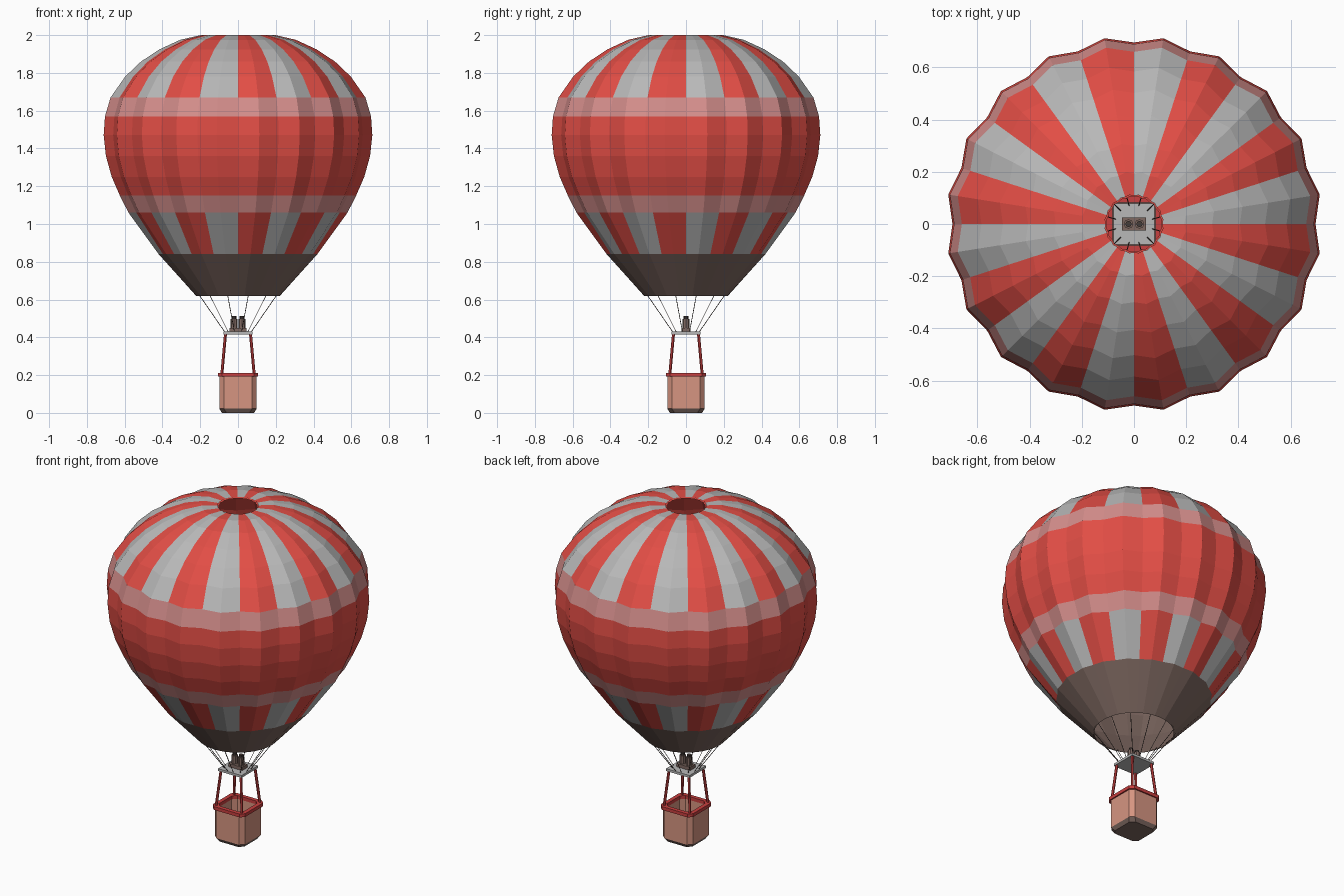
import bpy, bmesh, math
from mathutils import Vector

cube = bpy.data.objects.get("Cube")
if cube:
    bpy.data.objects.remove(cube, do_unlink=True)


def material(name, r, g, b):
    m = bpy.data.materials.new(name)
    m.use_nodes = True
    m.diffuse_color = (r, g, b, 1)
    bsdf = next(n for n in m.node_tree.nodes if n.type == 'BSDF_PRINCIPLED')
    bsdf.inputs["Base Color"].default_value = (r, g, b, 1)
    return m


RED = material("red fabric", 0.76, 0.075, 0.06)
GREY = material("light grey", 0.48, 0.48, 0.48)
PINK = material("pink band", 0.66, 0.27, 0.26)
BROWN = material("brown skirt", 0.21, 0.14, 0.12)
TAN = material("tan wicker", 0.67, 0.30, 0.22)
TRIM = material("dark red trim", 0.58, 0.05, 0.05)
DARK = material("dark metal", 0.06, 0.045, 0.04)


def finish(name, bm, *mats):
    mesh = bpy.data.meshes.new(name)
    bm.to_mesh(mesh)
    bm.free()
    for m in mats:
        mesh.materials.append(m)
    obj = bpy.data.objects.new(name, mesh)
    bpy.context.collection.objects.link(obj)
    return obj


def rod(name, a, b, radius, sides, mat, spin=0):
    """Straight prism from a to b."""
    a, b = Vector(a), Vector(b)
    bm = bmesh.new()
    bmesh.ops.create_cone(bm, cap_ends=True, segments=sides, radius1=radius,
                          radius2=radius, depth=(b - a).length)
    obj = finish(name, bm, mat)
    obj.location = (a + b) / 2
    obj.rotation_mode = 'QUATERNION'
    obj.rotation_quaternion = (b - a).to_track_quat('Z', 'Y')
    return obj


def box(name, hx, hy, z0, z1, mat):
    bm = bmesh.new()
    bmesh.ops.create_cube(bm, size=1)
    for v in bm.verts:
        v.co = (v.co.x * 2 * hx, v.co.y * 2 * hy, z0 + (v.co.z + 0.5) * (z1 - z0))
    return finish(name, bm, mat)


# Envelope: (radius at the gore ridge, height)
PROFILE = [(0.222, 0.62), (0.425, 0.84), (0.587, 1.06), (0.633, 1.15),
           (0.677, 1.25), (0.708, 1.36), (0.72, 1.47), (0.713, 1.57),
           (0.683, 1.67), (0.605, 1.78), (0.52, 1.86), (0.42, 1.925),
           (0.31, 1.975), (0.2, 2.0), (0.112, 1.998)]
GORES = 20


def lathe(inset):
    """Scalloped shell: ridges at gore middles, valleys at the seams."""
    bm = bmesh.new()
    rings = []
    for i, (r, z) in enumerate(PROFILE):
        valley = 1 - 0.0175 * min(i, 2)
        ring = []
        for k in range(2 * GORES):
            a = -math.pi / 2 + math.pi * k / GORES
            rr = (r - inset) * (1 if k % 2 else valley)
            zz = z - (inset if z > 1.5 else 0)
            ring.append(bm.verts.new((rr * math.cos(a), rr * math.sin(a), zz)))
        rings.append(ring)
    for i, (low, high) in enumerate(zip(rings, rings[1:])):
        for k in range(2 * GORES):
            n = (k + 1) % (2 * GORES)
            quad = [low[k], low[n], high[n], high[k]]
            f = bm.faces.new(quad[::-1] if inset else quad)
            if inset:
                f.material_index = 0 if i > 2 else 1
            elif i == 0:
                f.material_index = 3
            elif i in (2, 7):
                f.material_index = 2
            elif 2 < i < 7:
                f.material_index = 0
            else:
                f.material_index = (k // 2) % 2
    return bm


finish("envelope", lathe(0), RED, GREY, PINK, BROWN)
finish("envelope_lining", lathe(0.006), RED, BROWN)

# Suspension ropes
for k in range(12):
    a = math.radians(15 + 30 * k)
    c, s = math.cos(a), math.sin(a)
    rod("rope", (0.07 * c, 0.07 * s, 0.425), (0.213 * c, 0.213 * s, 0.625), 0.0018, 4, DARK)

# Burner platform and twin burners
box("burner_platform", 0.078, 0.078, 0.416, 0.43, GREY)
box("burner_base", 0.045, 0.025, 0.43, 0.45, BROWN)
for x in (-0.021, 0.021):
    rod("burner", (x, 0, 0.45), (x, 0, 0.498), 0.018, 8, BROWN)
    rod("burner_nozzle", (x, 0, 0.498), (x, 0, 0.512), 0.012, 8, DARK)

# Basket: chamfered open box with a thick wall
def outline(half, cut):
    return [(half, -half + cut), (half, half - cut), (half - cut, half), (cut - half, half),
            (-half, half - cut), (-half, cut - half), (cut - half, -half), (half - cut, -half)]


bm = bmesh.new()
loops = []
for half, z in ((0.085, 0), (0.099, 0.022), (0.099, 0.2), (0.087, 0.2), (0.087, 0.022)):
    loops.append([bm.verts.new((x, y, z)) for x, y in outline(half, 0.024)])
for i, (low, high) in enumerate(zip(loops, loops[1:])):
    for k in range(8):
        n = (k + 1) % 8
        bm.faces.new((low[k], low[n], high[n], high[k])).material_index = int(i == 0)
bm.faces.new(loops[0][::-1]).material_index = 1
bm.faces.new(loops[-1]).material_index = 1
finish("basket", bm, TAN, BROWN)

# Padded rim: chamfered ring with a square section
bm = bmesh.new()
rim = [[bm.verts.new((x, y, z)) for x, y in outline(h, 0.022)]
       for h, z in ((0.083, 0.192), (0.107, 0.192), (0.107, 0.212), (0.083, 0.212))]
for i in range(4):
    for k in range(8):
        n = (k + 1) % 8
        bm.faces.new((rim[i][k], rim[i][n], rim[(i + 1) % 4][n], rim[(i + 1) % 4][k]))
finish("basket_rim", bm, TRIM)

# Corner posts
for sx in (-1, 1):
    for sy in (-1, 1):
        rod("corner_post", (0.086 * sx, 0.086 * sy, 0.2), (0.066 * sx, 0.066 * sy, 0.42),
            0.008, 6, TRIM)
